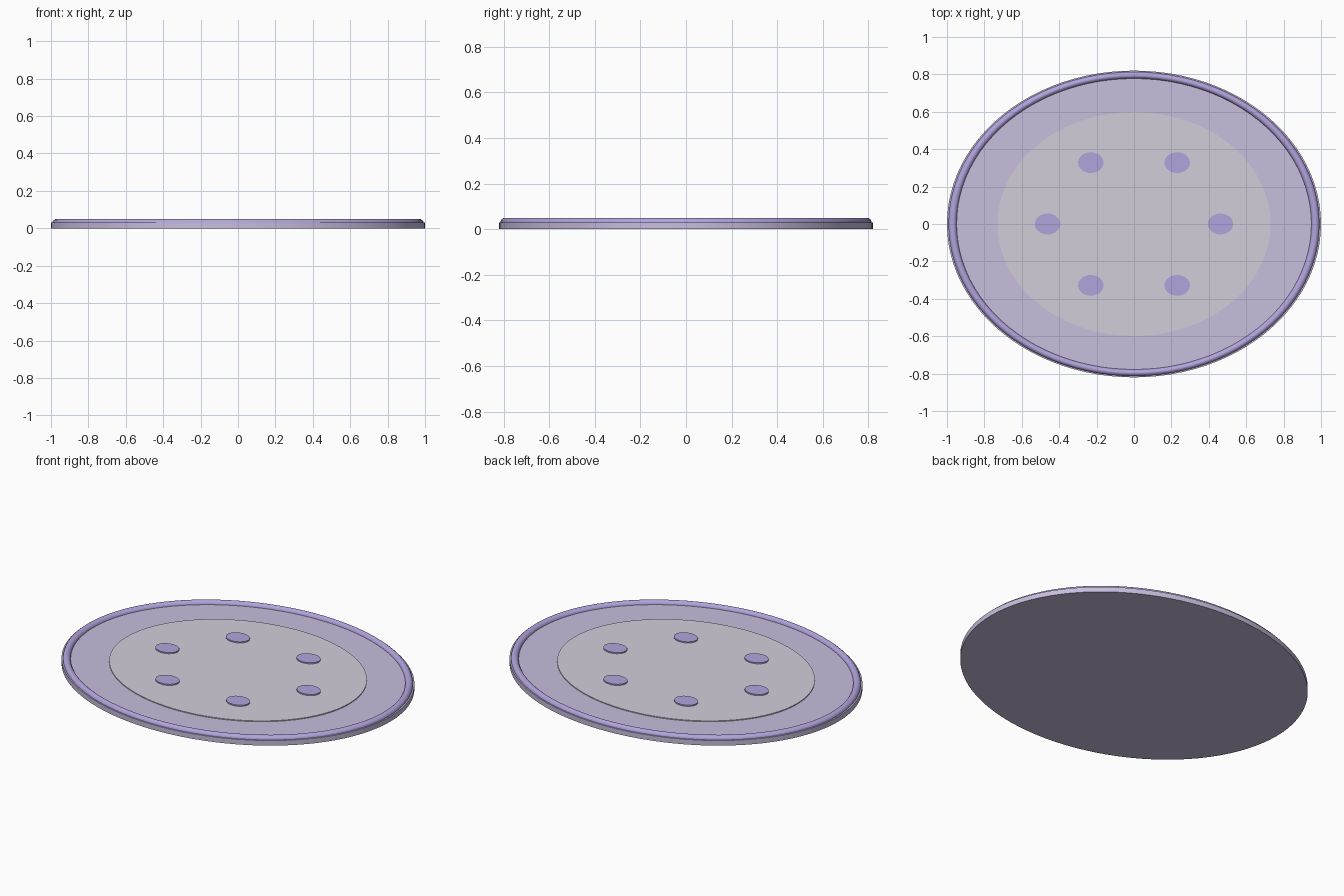
import bpy
import math

if "Cube" in bpy.data.objects:
    bpy.data.objects.remove(bpy.data.objects["Cube"])

ASPECT = 0.82  # depth of the oval relative to its width


def material(name, rgb):
    m = bpy.data.materials.new(name)
    m.diffuse_color = (*rgb, 1)
    m.use_nodes = True
    m.node_tree.nodes["Principled BSDF"].inputs["Base Color"].default_value = m.diffuse_color
    return m


lilac = material("lilac", (0.58, 0.51, 0.72))
pale = material("pale_grey_lilac", (0.65, 0.61, 0.70))
violet = material("violet", (0.45, 0.37, 0.72))


def finish(name, mat):
    ob = bpy.context.object
    ob.name = name
    ob.scale.y = ASPECT
    bpy.ops.object.transform_apply(location=False, rotation=False, scale=True)
    bpy.ops.object.shade_smooth_by_angle(angle=math.radians(40))
    ob.data.materials.append(mat)
    return ob


def oval(name, radius, z0, z1, mat, x=0, y=0, sides=96):
    bpy.ops.mesh.primitive_cylinder_add(vertices=sides, radius=radius, depth=z1 - z0,
                                        location=(x, y, (z0 + z1) / 2))
    return finish(name, mat)


# Oval base and raised centre panel
oval("rug_base", 1.0, 0, 0.03, lilac)
oval("centre_panel", 0.73, 0.025, 0.035, pale)

# Rounded border roll
bpy.ops.mesh.primitive_torus_add(major_segments=96, minor_segments=16, major_radius=0.97,
                                 minor_radius=0.022, location=(0, 0, 0.028))
finish("border_roll", violet)

# Ring of six oval spots
for i in range(6):
    a = i * math.pi / 3
    oval(f"spot_{i + 1}", 0.068, 0.03, 0.042, violet,
         0.462 * math.cos(a), 0.462 * ASPECT * math.sin(a), sides=32)
